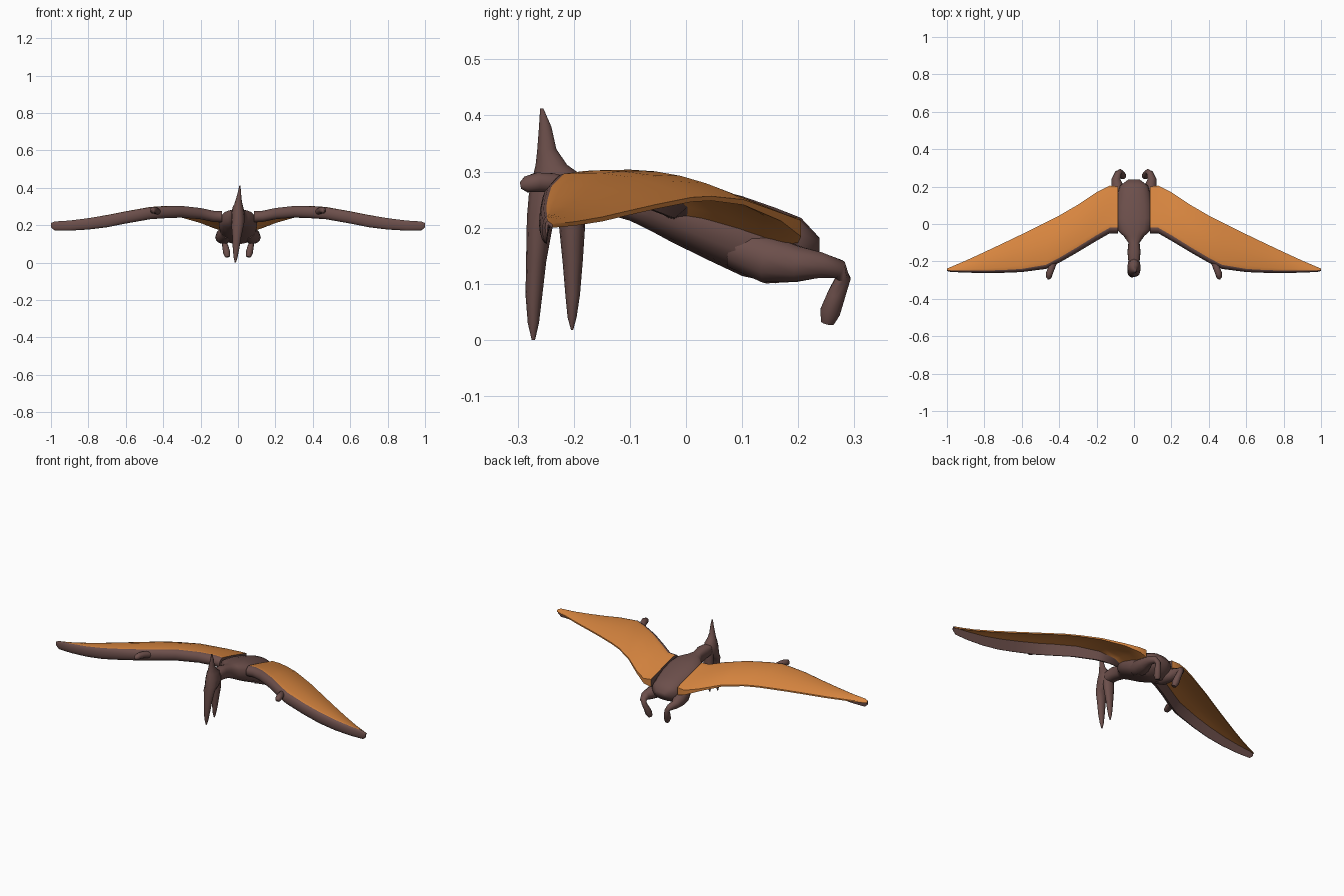
import bpy, bmesh, math
from mathutils import Vector


def material(name, rgb):
    m = bpy.data.materials.new(name)
    m.diffuse_color = (*rgb, 1)
    return m


BROWN = material("brown skin", (0.15, 0.078, 0.07))
ORANGE = material("orange membrane", (0.68, 0.235, 0.05))


def loft(name, rings, mirror=False, is_orange=None):
    """Skin a list of equal-length point rings and cap both ends."""
    bm = bmesh.new()
    rows = [[bm.verts.new(p) for p in ring] for ring in rings]
    n = len(rows[0])
    for a, b in zip(rows, rows[1:]):
        for i in range(n):
            j = (i + 1) % n
            f = bm.faces.new((a[i], a[j], b[j], b[i]))
            if is_orange and is_orange(i):
                f.material_index = 1
    bm.faces.new(rows[0])
    bm.faces.new(rows[-1])
    bmesh.ops.recalc_face_normals(bm, faces=bm.faces)
    me = bpy.data.meshes.new(name)
    bm.to_mesh(me)
    bm.free()
    me.materials.append(BROWN)
    me.materials.append(ORANGE)
    ob = bpy.data.objects.new(name, me)
    bpy.context.collection.objects.link(ob)
    if mirror:
        ob.modifiers.new("mirror", 'MIRROR').use_mirror_merge = False
    bpy.ops.object.select_all(action='DESELECT')
    ob.select_set(True)
    bpy.context.view_layer.objects.active = ob
    bpy.ops.object.shade_smooth_by_angle(angle=math.radians(50))
    return ob


def oval(centre, u, v, n=14, power=1.0):
    """Ring around centre spanned by half-axes u and v; power < 1 is boxier."""
    def shape(c):
        return math.copysign(abs(c) ** power, c)
    ring = []
    for i in range(n):
        a = 2 * math.pi * i / n
        ring.append(Vector(centre) + shape(math.cos(a)) * Vector(u)
                    + shape(math.sin(a)) * Vector(v))
    return ring


def limb(name, path):
    """Mirrored tapered tube along (x, y, z, radius) points."""
    pts = [Vector(p[:3]) for p in path]
    rings = []
    for i, p in enumerate(path):
        t = (pts[min(i + 1, len(pts) - 1)] - pts[max(i - 1, 0)]).normalized()
        u = (Vector((1, 0, 0)) - t * t.x).normalized()
        rings.append(oval(pts[i], u * p[3], t.cross(u) * p[3], 10))
    return loft(name, rings, mirror=True)


# Body and neck: y, centre z, half width, half height
body = [(-0.20, 0.262, 0.030, 0.032), (-0.15, 0.262, 0.035, 0.036),
        (-0.10, 0.250, 0.030, 0.038), (-0.065, 0.240, 0.055, 0.045),
        (-0.03, 0.230, 0.092, 0.054), (0.03, 0.210, 0.103, 0.064),
        (0.10, 0.185, 0.100, 0.072), (0.16, 0.168, 0.090, 0.068),
        (0.205, 0.170, 0.075, 0.048), (0.238, 0.170, 0.030, 0.012)]
loft("body", [oval((0, y, z), (w, 0, 0), (0, 0, h), 18, 0.8)
              for y, z, w, h in body])

# Head with crest and upper beak: z, x, centre y, half depth, half width
head = [(0.412, 0.010, -0.257, 0.003, 0.003), (0.38, 0.008, -0.251, 0.011, 0.008),
        (0.34, 0.004, -0.248, 0.017, 0.015), (0.312, 0.002, -0.240, 0.028, 0.022),
        (0.295, 0, -0.230, 0.042, 0.029), (0.26, 0, -0.230, 0.050, 0.036),
        (0.225, 0, -0.240, 0.043, 0.036), (0.20, -0.002, -0.261, 0.023, 0.033),
        (0.14, -0.006, -0.267, 0.018, 0.024), (0.08, -0.010, -0.271, 0.015, 0.018),
        (0.03, -0.013, -0.272, 0.010, 0.011), (0.0, -0.014, -0.272, 0.003, 0.003)]
jaw = [(0.25, 0, -0.205, 0.025, 0.030), (0.20, -0.002, -0.203, 0.023, 0.030),
       (0.14, -0.005, -0.202, 0.018, 0.022), (0.08, -0.008, -0.202, 0.013, 0.015),
       (0.04, -0.010, -0.203, 0.008, 0.009), (0.018, -0.011, -0.203, 0.002, 0.003)]
for name, rows in (("head_and_upper_beak", head), ("lower_beak", jaw)):
    loft(name, [oval((x, y, z), (w, 0, 0), (0, d, 0), 12)
                for z, x, y, d, w in rows])

# Wings: x, front y, rear y, bone z, bone half height, rear z, thickness, bone half depth
wing = [(0.085, -0.050, 0.200, 0.245, 0.030, 0.217, 0.055, 0.030),
        (0.13, -0.050, 0.205, 0.247, 0.030, 0.213, 0.036, 0.030),
        (0.20, -0.090, 0.170, 0.262, 0.030, 0.226, 0.018, 0.030),
        (0.30, -0.150, 0.103, 0.272, 0.031, 0.250, 0.012, 0.028),
        (0.40, -0.207, 0.045, 0.269, 0.032, 0.256, 0.010, 0.026),
        (0.47, -0.240, 0.010, 0.264, 0.032, 0.254, 0.010, 0.022),
        (0.60, -0.257, -0.055, 0.241, 0.032, 0.241, 0.010, 0.017),
        (0.70, -0.261, -0.103, 0.221, 0.032, 0.230, 0.010, 0.015),
        (0.80, -0.262, -0.150, 0.207, 0.030, 0.219, 0.010, 0.013),
        (0.90, -0.260, -0.196, 0.198, 0.027, 0.211, 0.009, 0.012),
        (0.98, -0.256, -0.230, 0.196, 0.024, 0.207, 0.008, 0.008),
        (1.00, -0.251, -0.238, 0.200, 0.012, 0.205, 0.006, 0.004)]
CHORD = (0.1, 0.3, 0.5, 0.7, 0.88)
ARC = 8


def wing_ring(x, front, rear, bz, r, rz, thick, d):
    start = front + d
    ring = [(x, start - d * math.sin(math.pi * k / ARC),
             bz + r * math.cos(math.pi * k / ARC)) for k in range(ARC + 1)]

    def top(t):
        camber = 0.07 * (rear - start) * 4 * t * (1 - t) * min(1, (x - 0.05) * 4)
        return bz + r + (rz - bz - r) * t + camber

    def at(t, drop):
        return (x, start + (rear - start) * t, top(t) - drop)

    ring += [at(t, thick) for t in CHORD]
    ring += [at(1, thick * 0.8), at(1, 0)]
    ring += [at(t, 0) for t in reversed(CHORD)]
    return ring


# Arm bone at the front is brown, the rest is membrane
loft("wing", [wing_ring(*s) for s in wing], mirror=True,
     is_orange=lambda i: i > ARC)

# Wing claws
limb("wing_claw", [(0.43, -0.205, 0.272, 0.018), (0.443, -0.24, 0.280, 0.018),
                   (0.453, -0.265, 0.281, 0.018), (0.456, -0.285, 0.277, 0.015),
                   (0.456, -0.295, 0.275, 0.006)])

# Legs folded back, with the feet hanging down
limb("leg", [(0.055, 0.09, 0.165, 0.040), (0.075, 0.15, 0.142, 0.044),
             (0.090, 0.20, 0.135, 0.033), (0.096, 0.24, 0.133, 0.024),
             (0.085, 0.272, 0.126, 0.018), (0.074, 0.280, 0.110, 0.014),
             (0.066, 0.268, 0.080, 0.017), (0.060, 0.257, 0.050, 0.019),
             (0.055, 0.252, 0.030, 0.012)])
